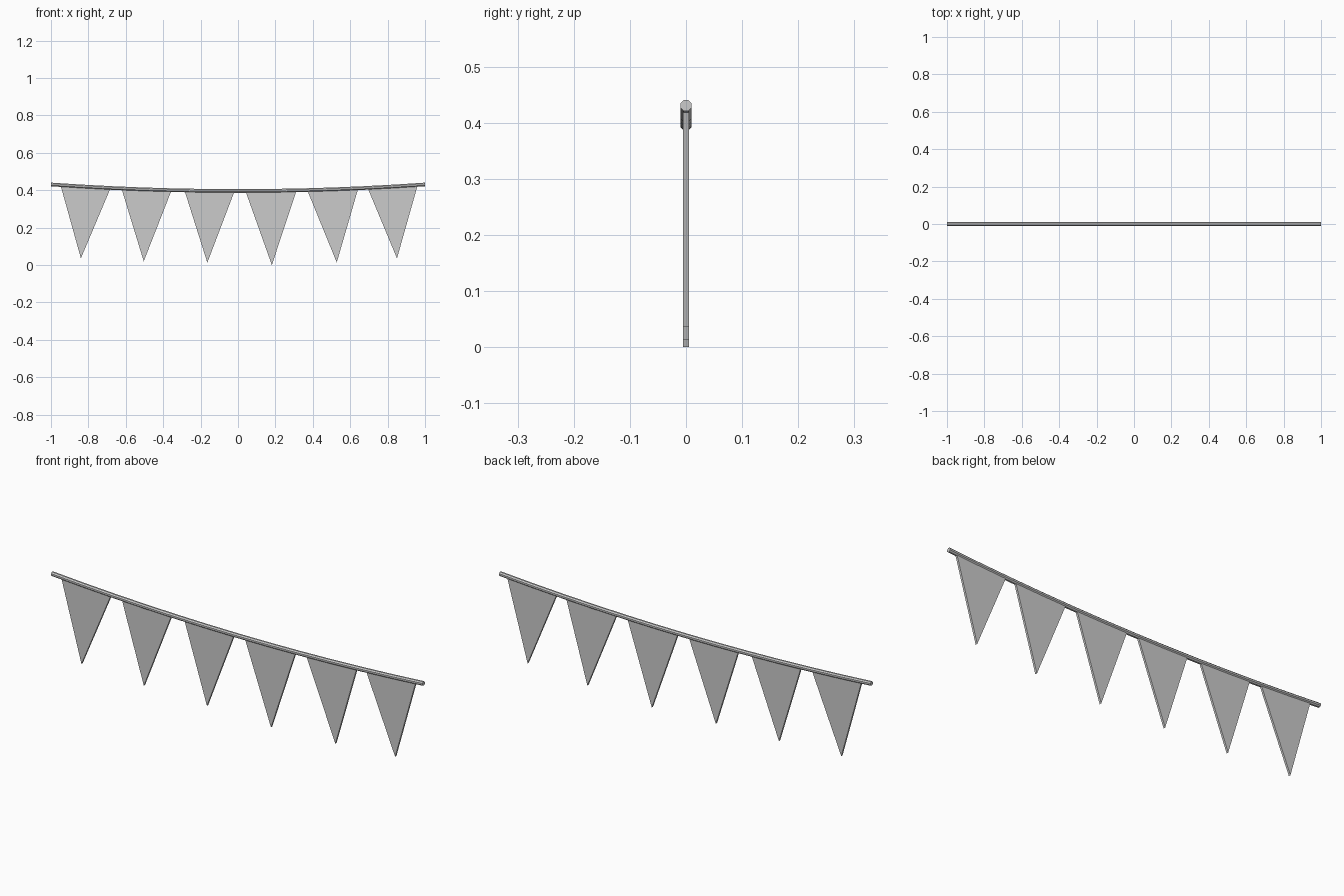
import bpy, bmesh, math

if "Cube" in bpy.data.objects:
    bpy.data.objects.remove(bpy.data.objects["Cube"])

def cord_z(x):
    return 0.396 + 0.035 * x * x

def add_object(name, bm):
    bmesh.ops.recalc_face_normals(bm, faces=bm.faces)
    mesh = bpy.data.meshes.new(name)
    bm.to_mesh(mesh)
    bm.free()
    obj = bpy.data.objects.new(name, mesh)
    bpy.context.collection.objects.link(obj)
    return obj

# Sagging eight-sided cord
SEGMENTS, SIDES, RADIUS = 12, 8, 0.0106
bm = bmesh.new()
rings = []
for i in range(SEGMENTS + 1):
    x = -1 + 2 * i / SEGMENTS
    ring = []
    for s in range(SIDES):
        a = 2 * math.pi * (s + 0.5) / SIDES
        ring.append(bm.verts.new((x, RADIUS * math.cos(a), cord_z(x) + RADIUS * math.sin(a))))
    rings.append(ring)
for r0, r1 in zip(rings, rings[1:]):
    for s in range(SIDES):
        t = (s + 1) % SIDES
        bm.faces.new((r0[s], r0[t], r1[t], r1[s]))
bm.faces.new(rings[0])
bm.faces.new(rings[-1])
add_object("cord", bm)

# Triangular flags: left x, right x, tip x, tip z
flags = [
    (-0.949, -0.681, -0.840, 0.036),
    (-0.623, -0.355, -0.504, 0.020),
    (-0.286, -0.018, -0.164, 0.013),
    (0.040, 0.313, 0.181, 0.000),
    (0.370, 0.643, 0.528, 0.014),
    (0.693, 0.961, 0.850, 0.036),
]
HALF = 0.005
for n, (left, right, tip, tip_z) in enumerate(flags, 1):
    outline = [(left, cord_z(left)), (tip, tip_z), (right, cord_z(right))]
    bm = bmesh.new()
    front = [bm.verts.new((x, -HALF, z)) for x, z in outline]
    back = [bm.verts.new((x, HALF, z)) for x, z in outline]
    bm.faces.new(front)
    bm.faces.new(back[::-1])
    for i in range(3):
        j = (i + 1) % 3
        bm.faces.new((front[i], back[i], back[j], front[j]))
    add_object(f"flag_{n}", bm)
